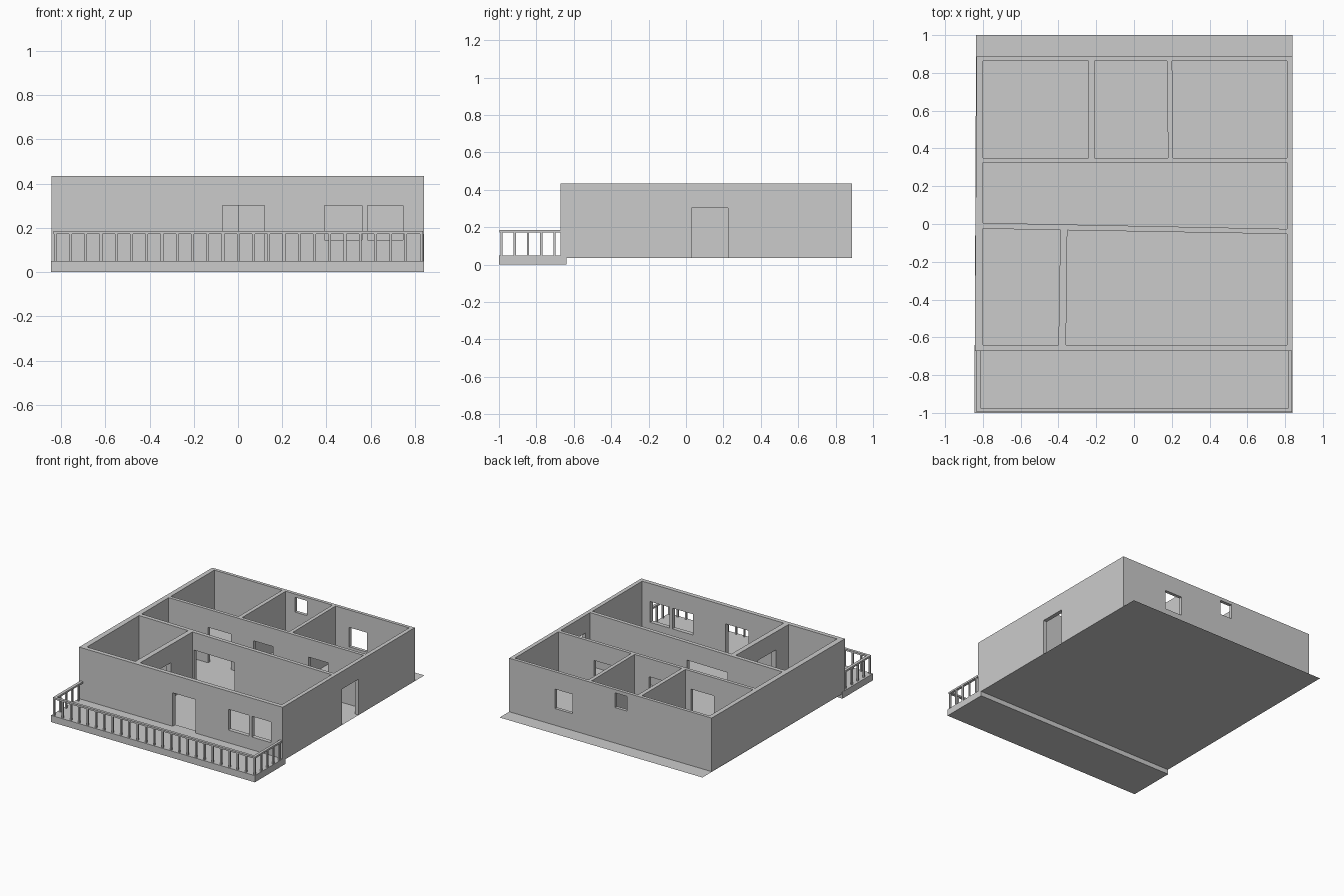
import bpy, bmesh

if "Cube" in bpy.data.objects:
    bpy.data.objects.remove(bpy.data.objects["Cube"])

Z0, Z1 = 0.035, 0.435      # wall bottom and top


def obj_from_bm(name, bm):
    bmesh.ops.recalc_face_normals(bm, faces=bm.faces[:])
    me = bpy.data.meshes.new(name)
    bm.to_mesh(me)
    bm.free()
    ob = bpy.data.objects.new(name, me)
    bpy.context.collection.objects.link(ob)
    return ob


def prism(bm, pts, z0, z1):
    low = [bm.verts.new((x, y, z0)) for x, y in pts]
    top = [bm.verts.new((x, y, z1)) for x, y in pts]
    bm.faces.new(low[::-1])
    bm.faces.new(top)
    n = len(pts)
    for i in range(n):
        j = (i + 1) % n
        bm.faces.new((low[i], low[j], top[j], top[i]))


def box(bm, x0, x1, y0, y1, z0, z1):
    prism(bm, [(x0, y0), (x1, y0), (x1, y1), (x0, y1)], z0, z1)


def cut(target, cutter):
    cutter.hide_render = True
    mod = target.modifiers.new("cut", 'BOOLEAN')
    mod.operation = 'DIFFERENCE'
    mod.solver = 'EXACT'
    mod.object = cutter
    bpy.context.view_layer.objects.active = target
    bpy.ops.object.modifier_apply(modifier=mod.name)
    bpy.data.objects.remove(cutter)


# floor sheet, reaching out behind the house
bm = bmesh.new()
bm.faces.new([bm.verts.new((x, y, Z0)) for x, y in
              [(-0.843, -0.672), (0.84, -0.672), (0.84, 1.0), (-0.836, 1.0)]])
floor = obj_from_bm("floor", bm)

# solid house block
bm = bmesh.new()
prism(bm, [(-0.843, -0.672), (0.84, -0.672), (0.84, 0.887), (-0.833, 0.887)], Z0, Z1)
walls = obj_from_bm("walls", bm)

# rooms carved out of the block
rooms = [
    [(-0.80, 0.35), (-0.24, 0.35), (-0.24, 0.863), (-0.80, 0.863)],
    [(-0.21, 0.35), (0.18, 0.35), (0.175, 0.863), (-0.21, 0.863)],
    [(0.207, 0.35), (0.81, 0.35), (0.81, 0.863), (0.202, 0.863)],
    [(-0.80, 0.006), (0.81, -0.026), (0.81, 0.325), (-0.80, 0.325)],
    [(-0.80, -0.64), (-0.40, -0.64), (-0.39, -0.032), (-0.80, -0.025)],
    [(-0.36, -0.64), (0.81, -0.64), (0.81, -0.053), (-0.353, -0.033)],
]
bm = bmesh.new()
for r in rooms:
    prism(bm, r, Z0 - 0.1, Z1 + 0.1)
cut(walls, obj_from_bm("room_cutter", bm))

# door and window openings: x0, x1, y0, y1, z0, z1
openings = [
    (-0.07, 0.12, -0.72, -0.60, 0, 0.30),      # front door
    (0.39, 0.56, -0.72, -0.60, 0.145, 0.30),   # front windows
    (0.585, 0.745, -0.72, -0.60, 0.145, 0.30),
    (0.77, 0.90, 0.03, 0.225, 0, 0.303),       # side door
    (0.315, 0.46, 0.83, 0.93, 0.16, 0.305),    # back windows
    (-0.135, -0.035, 0.83, 0.93, 0.30, 0.41),
    (-0.475, -0.285, 0.29, 0.39, 0, 0.30),     # hall doors
    (-0.10, 0.06, 0.29, 0.39, 0, 0.30),
    (0.355, 0.515, 0.29, 0.39, 0, 0.30),
    (-0.34, 0.0, -0.07, 0.04, 0, 0.303),       # living room opening
    (-0.43, -0.33, -0.495, -0.285, 0, 0.30),   # front room door
]
bm = bmesh.new()
for o in openings:
    box(bm, *o)
cut(walls, obj_from_bm("opening_cutter", bm))

# porch slab
bm = bmesh.new()
box(bm, -0.845, 0.84, -1.0, -0.64, 0, 0.05)
obj_from_bm("porch_slab", bm)

# porch handrail, one U-shaped piece
bm = bmesh.new()
prism(bm, [(-0.833, -0.672), (-0.833, -0.996), (0.836, -0.996), (0.836, -0.672),
           (0.816, -0.672), (0.816, -0.976), (-0.811, -0.976), (-0.811, -0.672)],
      0.173, 0.186)
obj_from_bm("porch_handrail", bm)

# porch balusters along the front and both sides
bm = bmesh.new()
P = 0.006
spots = [(-0.826 + 1.654 * i / 24, -0.987) for i in range(25)]
spots += [(x, -0.987 + 0.071 * k) for x in (-0.826, 0.832) for k in range(1, 5)]
for x, y in spots:
    box(bm, x - P, x + P, y - P, y + P, 0.05, 0.173)
obj_from_bm("porch_balusters", bm)
